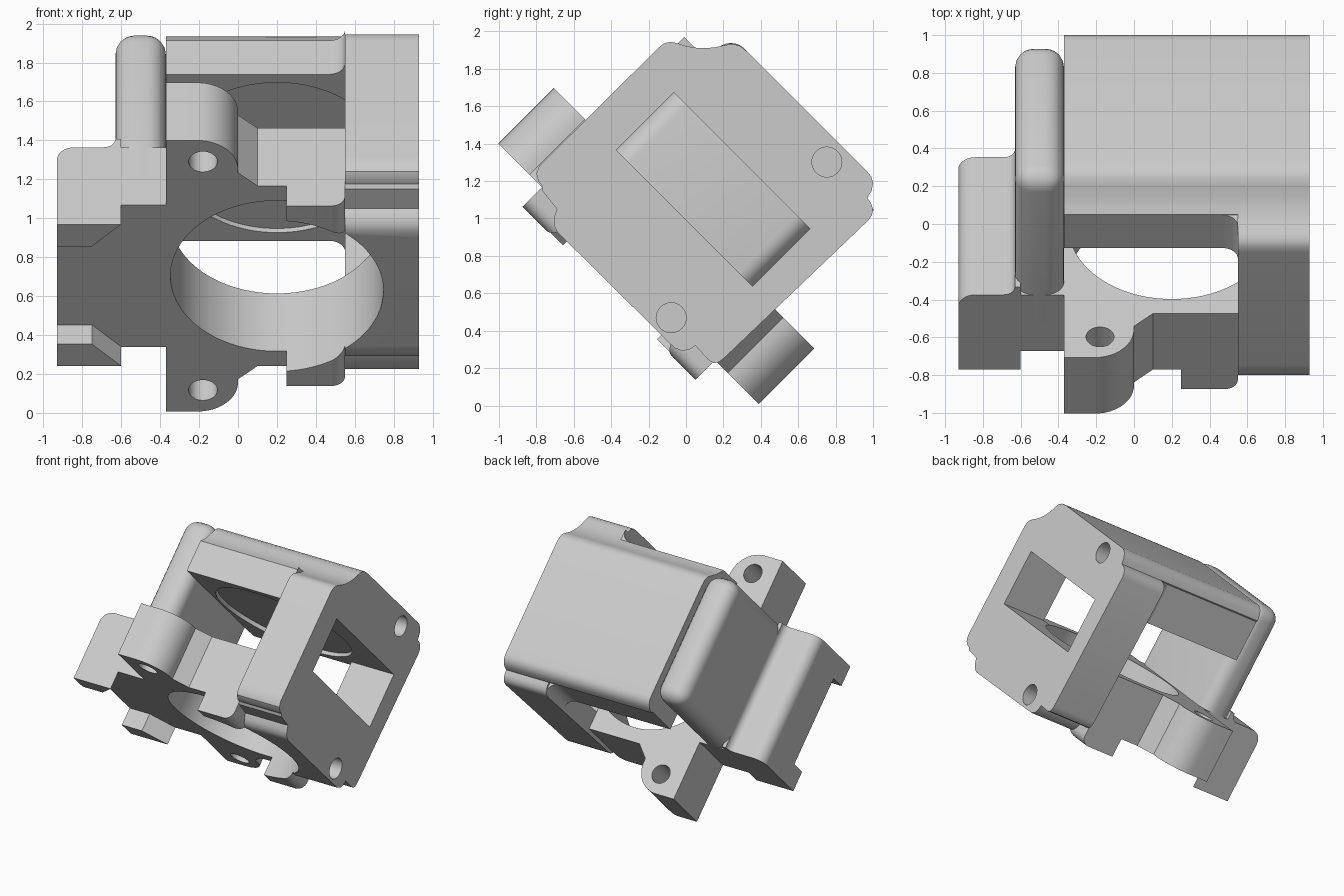
import bpy, bmesh, math
from mathutils import Matrix, Vector

if "Cube" in bpy.data.objects:
    bpy.data.objects.remove(bpy.data.objects["Cube"])

# Single grey finish
grey = bpy.data.materials.new("light_grey")
grey.use_nodes = True
grey.diffuse_color = (0.6, 0.6, 0.6, 1)
grey.node_tree.nodes["Principled BSDF"].inputs["Base Color"].default_value = (0.6, 0.6, 0.6, 1)

# The part is designed square in (x, u, v) and tilted about x
TILT = Matrix.Rotation(math.radians(45), 4, "X")
MID = 0.715        # middle of the bore along v
BORE_X = 0.2
ORDER = {"x": (2, 0, 1), "u": (0, 2, 1), "v": (0, 1, 2)}


def prism(name, points, axis, low, high):
    """Extrude a 2D outline along a design axis, then tilt it."""
    bm = bmesh.new()
    rings = []
    for h in (low, high):
        ring = []
        for a, b in points:
            t = (a, b, h)
            ring.append(bm.verts.new([t[i] for i in ORDER[axis]]))
        rings.append(ring)
    bm.faces.new(rings[0])
    bm.faces.new(rings[1])
    n = len(points)
    for i in range(n):
        j = (i + 1) % n
        bm.faces.new((rings[0][i], rings[0][j], rings[1][j], rings[1][i]))
    bmesh.ops.recalc_face_normals(bm, faces=bm.faces)
    bm.transform(TILT)
    mesh = bpy.data.meshes.new(name)
    bm.to_mesh(mesh)
    bm.free()
    mesh.materials.append(grey)
    ob = bpy.data.objects.new(name, mesh)
    bpy.context.collection.objects.link(ob)
    return ob


def arc(cx, cy, r, start, end, steps=8):
    angles = [math.radians(start + (end - start) * i / steps) for i in range(steps + 1)]
    return [(cx + r * math.cos(a), cy + r * math.sin(a)) for a in angles]


def rect(a, b, c, d):
    return [(a, c), (b, c), (b, d), (a, d)]


def untilt(points):
    inv = TILT.inverted()
    return [tuple((inv @ Vector((0, y, z)))[1:]) for y, z in points]


def circle(cx, cy, r, steps=64):
    return arc(cx, cy, r, 0, 360, steps)[:-1]


def cut(ob, cutters):
    for c in cutters:
        mod = ob.modifiers.new("cut", "BOOLEAN")
        mod.operation = "DIFFERENCE"
        mod.solver = "EXACT"
        mod.object = c
    bpy.context.view_layer.update()
    result = bpy.data.meshes.new_from_object(ob.evaluated_get(bpy.context.evaluated_depsgraph_get()))
    ob.modifiers.clear()
    ob.data = result


# Shared corner outlines of the end plate and roof, as seen from the side
top_groove = [(0.05, 1.913), (0.1, 1.911), (0.15, 1.914), (0.2, 1.925), (0.25, 1.934),
              (0.29, 1.922), (0.33, 1.89)]
back_bulge = [(0.97, 1.25), (0.99, 1.225), (1.0, 1.19), (0.993, 1.15), (0.97, 1.11)]
back_lower = [(0.99, 1.08), (0.999, 1.05), (0.995, 1.02), (0.975, 0.99)]
bottom_corner = [(0.2, 0.25), (0.175, 0.232), (0.15, 0.226), (0.12, 0.243), (0.05, 0.32),
                 (0.02, 0.3), (-0.02, 0.292), (-0.06, 0.307), (-0.1, 0.345)]
front_corner = [(-0.66, 0.9), (-0.69, 0.93), (-0.707, 0.97), (-0.704, 1.01), (-0.69, 1.05),
                (-0.77, 1.15), (-0.77, 1.175), (-0.79, 1.2), (-0.8, 1.24), (-0.785, 1.28), (-0.75, 1.315)]
top_front = [(-0.15, 1.91), (-0.12, 1.935), (-0.085, 1.945), (-0.05, 1.938), (0, 1.922)]

# End plate and roof
end_plate = prism("end_plate", untilt(top_groove + back_bulge + back_lower + bottom_corner
                                      + front_corner + top_front), "x", 0.55, 0.93)
roof = prism("roof", untilt(top_groove + back_bulge) + [(1.46, 0.11), (1.14, 0.11), (1.14, 1.32)],
             "x", -0.37, 0.55)

# Fillets where the roof edges meet the end plate
for name, sign, depth in (("front", 1, 1.386), ("back", -1, 1.45)):
    curve = [(x, MID + sign * (v + 0.605)) for x, v in arc(0.47, 0.08, 0.08, -90, 0)]
    prism("roof_fillet_" + name, curve + [(0.55, MID + sign * 0.55), (0.47, MID + sign * 0.55)],
          "u", 1.14, depth)

# Flange with two rounded ears
upper = [(0.55, 0.655), (0.1, 0.655), (0, 0.75)] + arc(-0.21, 0.775, 0.21, 0, 90, 12) + [(-0.37, 0.985)]
outline = [(x, MID + v) for x, v in upper] + [(x, MID - v) for x, v in reversed(upper)]
flange = prism("eared_flange", outline, "u", 0.28, 0.7)

# Raised lip next to the end plate
lip = prism("flange_lip", [(0.25, 0.3), (0.25, 0.134)] + arc(0.48, 0.204, 0.07, -90, 0) + [(0.55, 0.3)],
            "v", 0.062, 1.37)

# Side wall: box with rounded outer edges
side_wall = prism("side_wall", rect(-0.63, -0.37, 0.2, 1.23), "u", 0.5, 1.57)
bm = bmesh.new()
bm.from_mesh(side_wall.data)
bm.transform(TILT.inverted())
edges = []
for e in bm.edges:
    m = (e.verts[0].co + e.verts[1].co) / 2
    if m.x < -0.369 - 1e-3 and m.y > 0.51:
        edges.append(e)
bmesh.ops.bevel(bm, geom=edges, offset=0.1, segments=6, profile=0.5, affect="EDGES")
bm.transform(TILT)
bm.to_mesh(side_wall.data)
bm.free()

# Stepped foot beside the wall, with hooks at both ends
step = [(-0.93, 0.28)] + arc(-0.84, 0.61, 0.09, 180, 90) + arc(-0.69, 0.76, 0.06, -90, 0)
side_foot = prism("side_foot", step + [(-0.6, 0.76), (-0.6, 0.7), (-0.37, 0.7), (-0.37, 0.28)],
                  "v", 0.2, 1.23)
for name, sign in (("upper", 1), ("lower", -1)):
    shape = [(-0.93, 0.355), (-0.75, 0.355), (-0.6, 0.515), (-0.93, 0.515)]
    prism(name + "_hook", [(x, MID + sign * v) for x, v in shape], "u", 0.14, 0.28)

# Cutters
bore = prism("bore_cutter", circle(BORE_X, MID, 0.547, 96), "u", 0, 0.78)
recess = prism("recess_cutter", circle(BORE_X, MID, 0.545, 96), "u", 1.0, 1.17)
window = prism("window_cutter", rect(0.703, 1.138, 0.2, 1.23), "x", 0.4, 1.1)
pockets = [prism("pocket_cutter", circle(u, 0.388, 0.08, 32), "x", 0.78, 1.1) for u in (0.276, 1.453)]
ear_holes = [prism("ear_hole_cutter", circle(-0.18, MID + s * 0.83, 0.074, 32), "u", 0.1, 0.9)
             for s in (1, -1)]

cut(end_plate, [window, bore, recess] + pockets)
cut(roof, [recess])
cut(flange, [bore] + ear_holes)
cut(lip, [bore])
for c in [bore, recess, window] + pockets + ear_holes:
    bpy.data.objects.remove(c)

# Smooth rounded areas, keep hard edges
for ob in bpy.context.collection.objects:
    if ob.type == "MESH" and ob.data.materials and ob.data.materials[0] == grey:
        bpy.ops.object.select_all(action="DESELECT")
        ob.select_set(True)
        bpy.context.view_layer.objects.active = ob
        bpy.ops.object.shade_smooth_by_angle(angle=math.radians(32))
